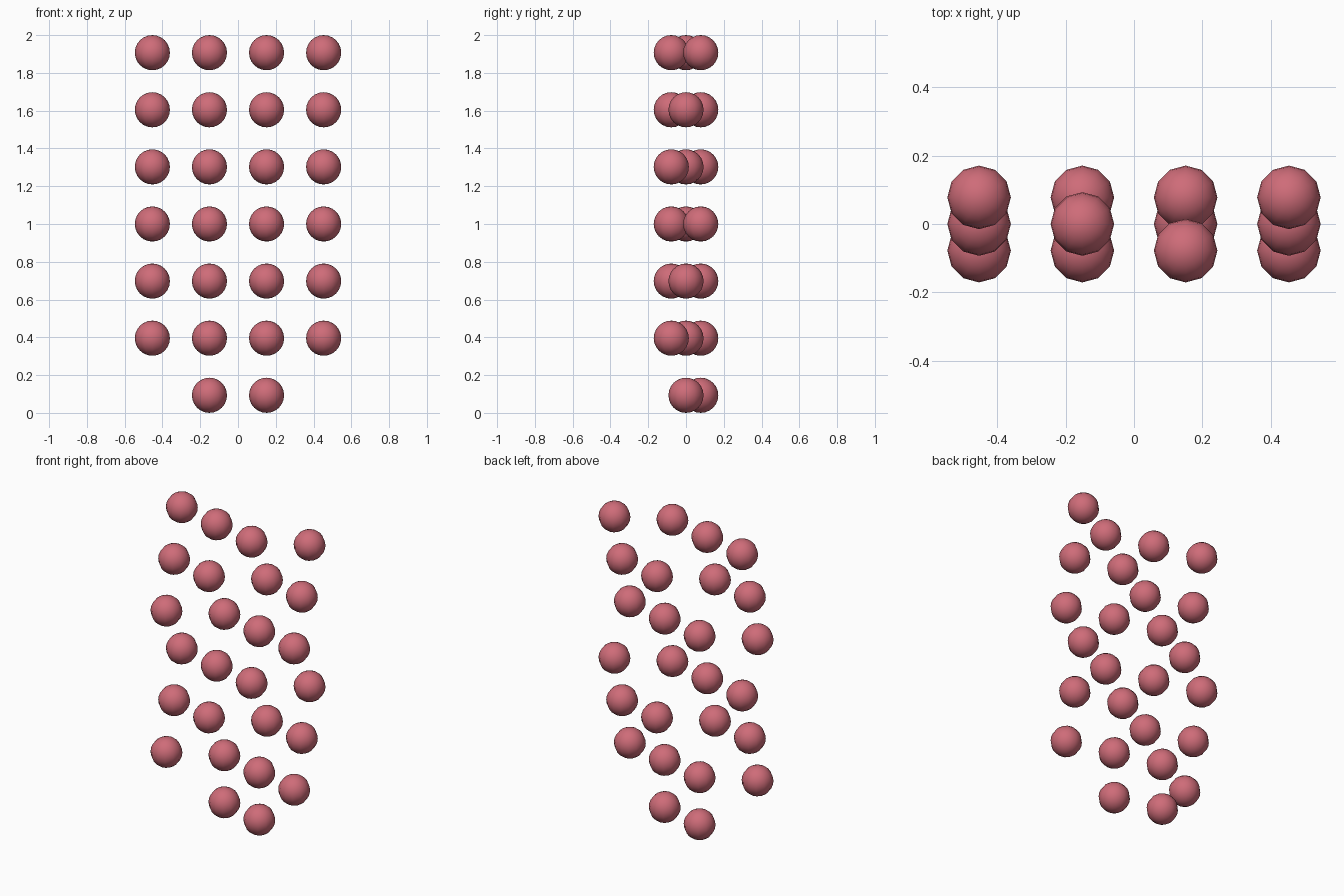
import bpy

if "Cube" in bpy.data.objects:
    bpy.data.objects.remove(bpy.data.objects["Cube"])

RADIUS = 0.093
PITCH = 0.3023     # spacing of the bead grid
DEPTH = 0.078      # depth step of the staggered layers

rose = bpy.data.materials.new("dusty_rose")
rose.diffuse_color = (0.62, 0.15, 0.19, 1.0)
rose.use_nodes = True
rose.node_tree.nodes["Principled BSDF"].inputs["Base Color"].default_value = rose.diffuse_color

# One shared bead mesh
bpy.ops.mesh.primitive_uv_sphere_add(segments=12, ring_count=12, radius=RADIUS)
first = bpy.context.object
bpy.ops.object.shade_smooth()
bead_mesh = first.data
bead_mesh.name = "bead"
bead_mesh.materials.append(rose)
bpy.data.objects.remove(first)


def add_bead(name, col, row, layer):
    bead = bpy.data.objects.new(name, bead_mesh)
    bead.location = ((col - 1.5) * PITCH, layer * DEPTH,
                     2 - RADIUS - row * PITCH)
    bpy.context.collection.objects.link(bead)


# Six full rows, each stepping diagonally through back, middle and front layers
for row in range(6):
    for col in range(4):
        add_bead(f"bead_{row + 1}_{col + 1}", col, row, 1 - (row + col) % 3)

# Bottom pair
add_bead("bottom_bead_left", 1, 6, 1)
add_bead("bottom_bead_right", 2, 6, 0)
